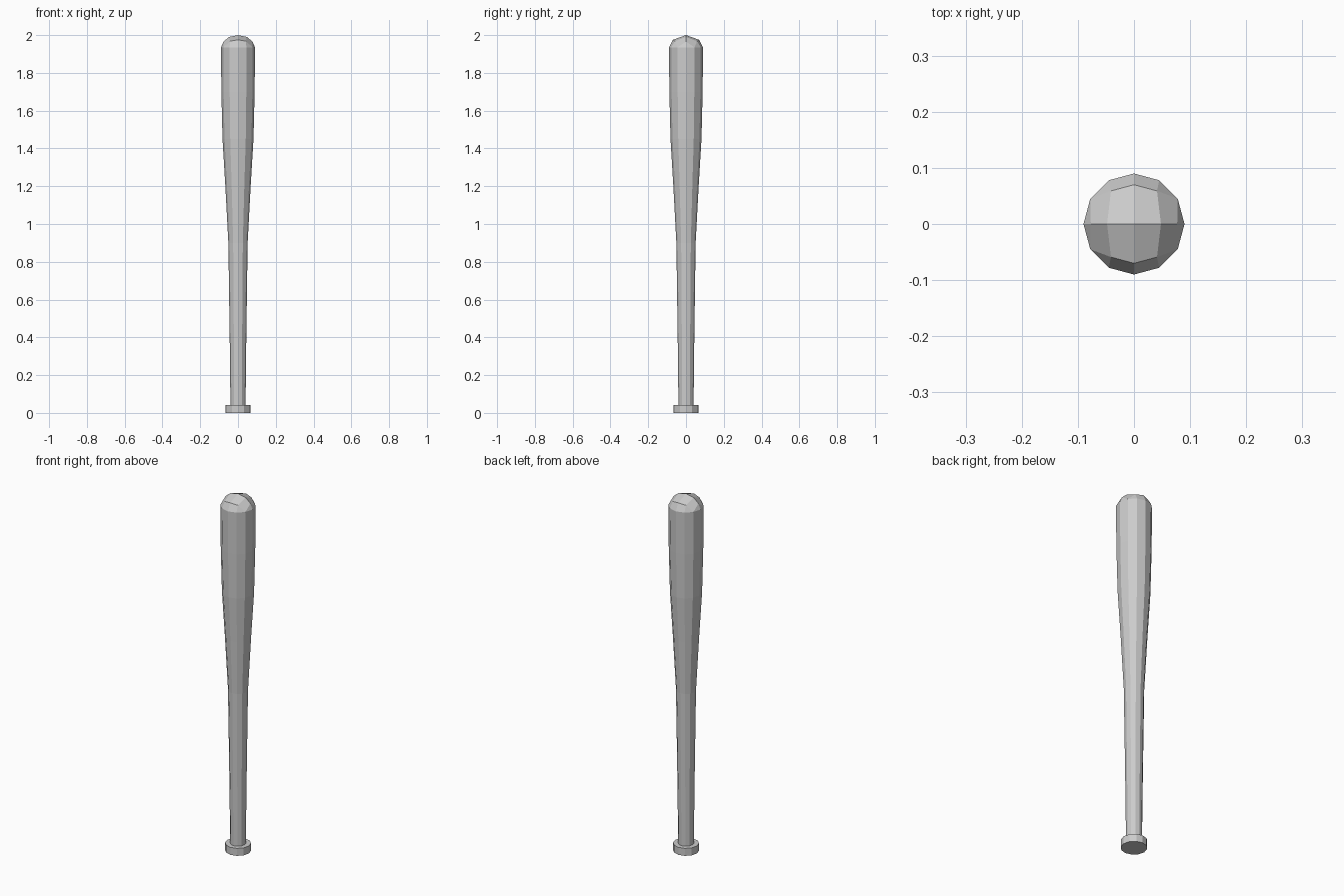
import bpy, bmesh
from math import cos, sin, pi

if "Cube" in bpy.data.objects:
    bpy.data.objects.remove(bpy.data.objects["Cube"])

SIDES = 12


def ring(bm, r, z):
    return [bm.verts.new((r * cos(2 * pi * i / SIDES), r * sin(2 * pi * i / SIDES), z))
            for i in range(SIDES)]


def lathe(bm, profile):
    rings = [ring(bm, r, z) for r, z in profile]
    for a, b in zip(rings, rings[1:]):
        for i in range(SIDES):
            j = (i + 1) % SIDES
            bm.faces.new((a[i], a[j], b[j], b[i]))
    return rings


def finish(name, bm):
    bmesh.ops.remove_doubles(bm, verts=bm.verts, dist=0.0005)
    bmesh.ops.recalc_face_normals(bm, faces=bm.faces)
    me = bpy.data.meshes.new(name)
    bm.to_mesh(me)
    bm.free()
    ob = bpy.data.objects.new(name, me)
    bpy.context.collection.objects.link(ob)


# Handle knob
bm = bmesh.new()
rings = lathe(bm, [(0.066, 0), (0.066, 0.042), (0.04, 0.042)])
bm.faces.new(rings[0][::-1])
finish("handle_knob", bm)

# Tapered handle and barrel
RIM_R, RIM_Z = 0.09, 1.935
bm = bmesh.new()
lathe(bm, [(0.04, 0.042), (0.044, 0.4), (0.051, 0.9), (0.067, 1.2),
           (0.082, 1.45), (0.088, 1.7), (RIM_R, RIM_Z)])

# Rounded end with a ridge along x: one quadrant, mirrored four ways
inner = [(0.077, 0, 1.965), (0.048, 0, 1.99), (0, 0, 2.0),
         (0.041, 0.059, 1.968), (0, 0.07, 1.975)]
rim = [(RIM_R * cos(i * pi / 6), RIM_R * sin(i * pi / 6), RIM_Z) for i in range(4)]
faces = [(0, 1, 4), (4, 1, 7, 5), (1, 2, 7), (2, 3, 8, 7), (5, 7, 8, 6)]
for sx in (1, -1):
    for sy in (1, -1):
        v = [bm.verts.new((x * sx, y * sy, z)) for x, y, z in rim + inner]
        for f in faces:
            bm.faces.new([v[i] for i in f])
finish("bat_body", bm)
